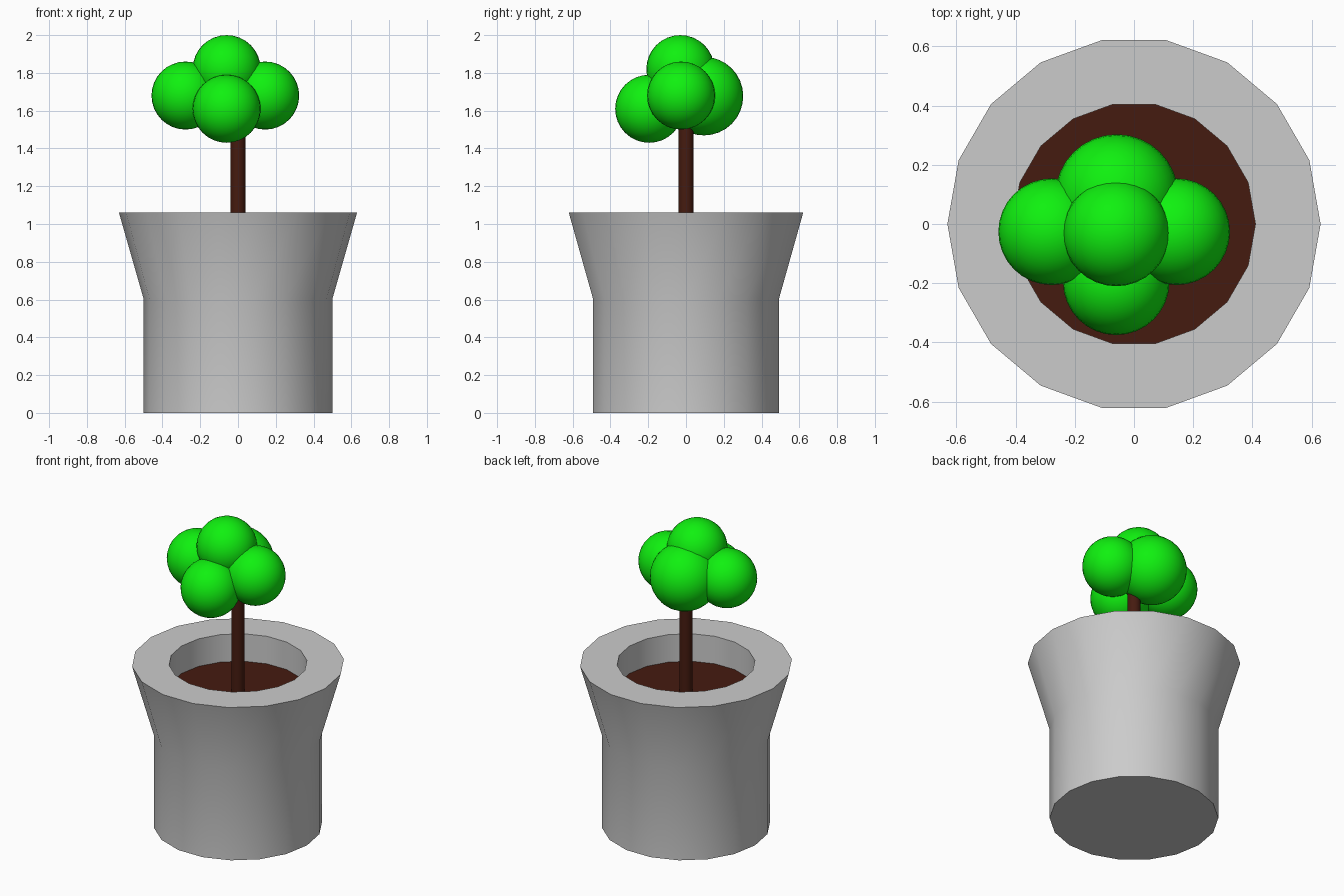
import bpy, math

if "Cube" in bpy.data.objects:
    bpy.data.objects.remove(bpy.data.objects["Cube"])

SIDES = 18


def material(name, color):
    m = bpy.data.materials.new(name)
    m.diffuse_color = color
    m.use_nodes = True
    m.node_tree.nodes["Principled BSDF"].inputs["Base Color"].default_value = m.diffuse_color
    return m


def finish(obj, name, mat=None, angle=30):
    obj.name = name
    if mat:
        obj.data.materials.append(mat)
    bpy.ops.object.shade_smooth_by_angle(angle=math.radians(angle))


def lathe(name, profile):
    # revolve (radius, z) points; the first and last rings are capped
    verts = [(r * math.cos(2 * math.pi * i / SIDES), r * math.sin(2 * math.pi * i / SIDES), z)
             for r, z in profile for i in range(SIDES)]
    faces = [(k * SIDES + i, k * SIDES + (i + 1) % SIDES,
              (k + 1) * SIDES + (i + 1) % SIDES, (k + 1) * SIDES + i)
             for k in range(len(profile) - 1) for i in range(SIDES)]
    last = (len(profile) - 1) * SIDES
    faces += [tuple(reversed(range(SIDES))), tuple(range(last, last + SIDES))]
    mesh = bpy.data.meshes.new(name)
    mesh.from_pydata(verts, [], faces)
    obj = bpy.data.objects.new(name, mesh)
    bpy.context.collection.objects.link(obj)
    bpy.ops.object.select_all(action='DESELECT')
    obj.select_set(True)
    bpy.context.view_layer.objects.active = obj
    return obj


brown = material("soil_brown", (0.06, 0.011, 0.005, 1))
bark = material("bark_brown", (0.06, 0.011, 0.005, 1))
green = material("leaf_green", (0.005, 0.88, 0.005, 1))

# Flared pot with a recessed planting well
pot = lathe("pot", [(0.5, 0), (0.5, 0.605), (0.63, 1.06), (0.41, 1.06), (0.41, 0.87)])
finish(pot, "pot")

# Soil disk
bpy.ops.mesh.primitive_circle_add(vertices=SIDES, radius=0.41, fill_type='NGON',
                                  location=(0, 0, 0.88), rotation=(0, 0, math.pi / 2))
soil = bpy.context.object
soil.rotation_euler.z = 0 if SIDES % 4 == 0 else math.pi / 2  # corner on +x
finish(soil, "soil", brown)

# Trunk
bpy.ops.mesh.primitive_cylinder_add(vertices=SIDES, radius=0.04, depth=0.76, location=(0, 0, 1.26))
finish(bpy.context.object, "trunk", bark)

# Foliage balls: name, centre, radius
for name, centre, r in [("top", (-0.06, -0.03, 1.82), 0.18),
                        ("left", (-0.278, -0.026, 1.68), 0.18),
                        ("right", (0.144, -0.026, 1.68), 0.18),
                        ("front", (-0.06, -0.195, 1.61), 0.18),
                        ("back", (-0.058, 0.095, 1.677), 0.208)]:
    bpy.ops.mesh.primitive_uv_sphere_add(segments=32, ring_count=16, radius=r, location=centre)
    finish(bpy.context.object, "foliage_" + name, green)
